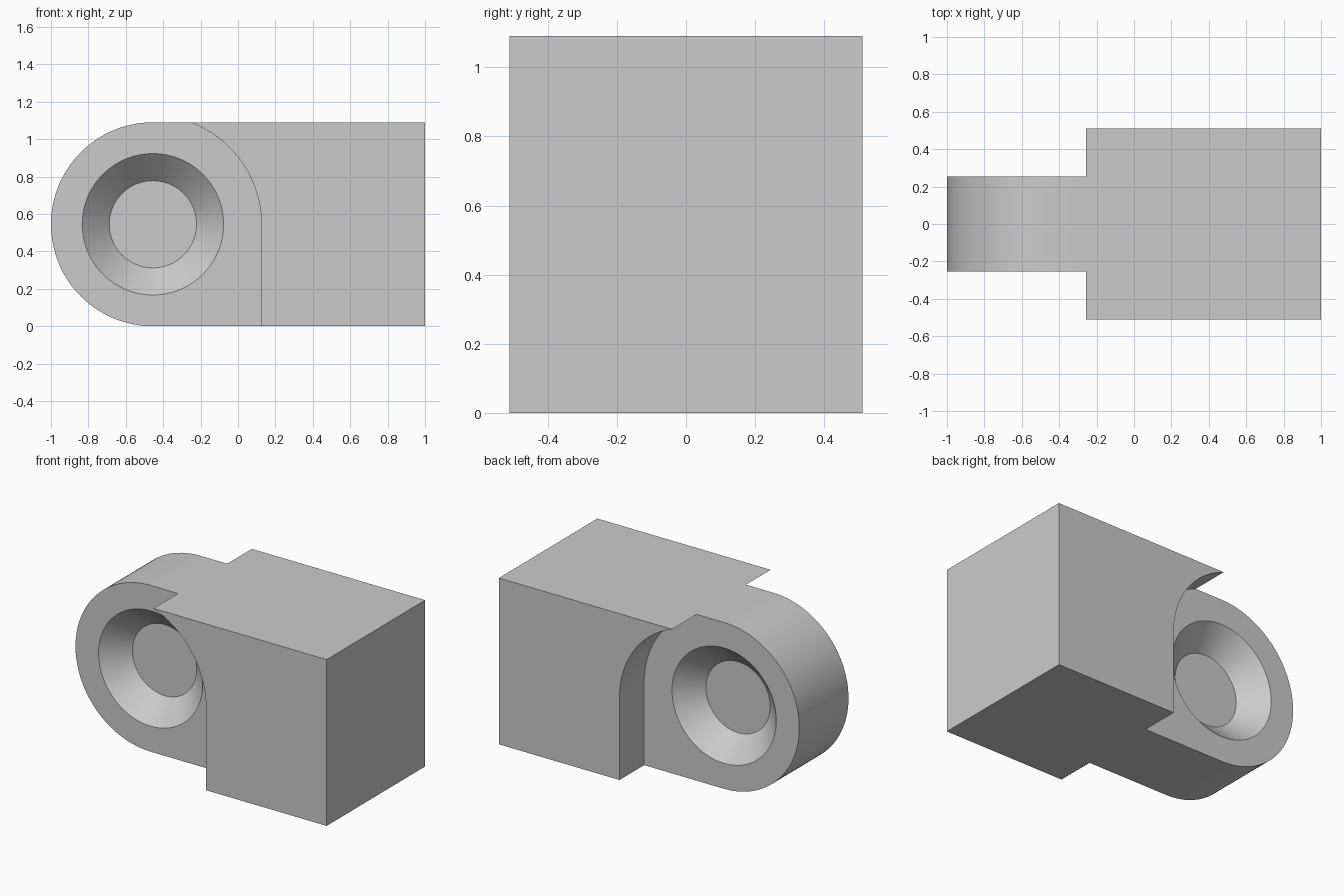
import bpy, bmesh, math

cube = bpy.data.objects.get("Cube")
if cube:
    bpy.data.objects.remove(cube, do_unlink=True)

HEIGHT = 1.09
R = HEIGHT / 2            # radius of the rounded end
PIVOT_X = -1 + R          # centre of the rounded end and the recesses
CLEARANCE_R = 0.58        # radius of the shoulder cut around the pivot
BLOCK_HALF, TONGUE_HALF = 0.51, 0.255
RIM_R, FLOOR_R, DEPTH, EXTRA = 0.378, 0.233, 0.145, 0.04

grey = bpy.data.materials.new("plain grey")
grey.use_nodes = True
colour = (0.6, 0.6, 0.6, 1)
grey.diffuse_color = colour
grey.node_tree.nodes["Principled BSDF"].inputs["Base Color"].default_value = colour


def make_object(name, bm):
    bmesh.ops.recalc_face_normals(bm, faces=bm.faces)
    mesh = bpy.data.meshes.new(name)
    bm.to_mesh(mesh)
    bm.free()
    mesh.materials.append(grey)
    obj = bpy.data.objects.new(name, mesh)
    bpy.context.collection.objects.link(obj)
    return obj


def extrude_profile(name, points, half):
    """Extrude an x-z outline from y = -half to y = half."""
    bm = bmesh.new()
    face = bm.faces.new([bm.verts.new((x, -half, z)) for x, z in points])
    new = bmesh.ops.extrude_face_region(bm, geom=[face])["geom"]
    verts = [g for g in new if isinstance(g, bmesh.types.BMVert)]
    bmesh.ops.translate(bm, verts=verts, vec=(0, 2 * half, 0))
    return make_object(name, bm)


def arc(radius, start, end, steps):
    return [(PIVOT_X + radius * math.cos(start + (end - start) * i / steps),
             R + radius * math.sin(start + (end - start) * i / steps))
            for i in range(steps + 1)]


def boolean(target, other, operation):
    mod = target.modifiers.new(operation.lower(), 'BOOLEAN')
    mod.operation, mod.object, mod.solver = operation, other, 'EXACT'
    bpy.context.view_layer.objects.active = target
    bpy.ops.object.modifier_apply(modifier=mod.name)
    bpy.data.objects.remove(other, do_unlink=True)


# Block with curved shoulders
shoulder = arc(CLEARANCE_R, 0, math.asin(R / CLEARANCE_R), 24)
block_outline = [(1, HEIGHT), (1, 0), (PIVOT_X + CLEARANCE_R, 0)] + shoulder
hinge_block = extrude_profile("hinge_block", block_outline, BLOCK_HALF)

# Rounded tongue, running into the block
round_end = arc(R, math.pi / 2, 3 * math.pi / 2, 64)
tongue = extrude_profile("tongue", round_end + [(0.5, 0), (0.5, HEIGHT)], TONGUE_HALF)
boolean(hinge_block, tongue, 'UNION')

# Conical blind recess on each side of the tongue
for side in (-1, 1):
    bm = bmesh.new()
    rings = []
    for radius, y in ((FLOOR_R, TONGUE_HALF - DEPTH),
                      (RIM_R + EXTRA, TONGUE_HALF + EXTRA)):
        rings.append([bm.verts.new((x, side * y, z))
                      for x, z in arc(radius, 0, 2 * math.pi, 96)[:-1]])
        bm.faces.new(rings[-1])
    for i in range(len(rings[0])):
        bm.faces.new((rings[0][i - 1], rings[0][i], rings[1][i], rings[1][i - 1]))
    boolean(hinge_block, make_object("recess_cutter", bm), 'DIFFERENCE')

# Smooth curved walls, sharp edges kept
bpy.ops.object.select_all(action='DESELECT')
hinge_block.select_set(True)
bpy.context.view_layer.objects.active = hinge_block
bpy.ops.object.shade_smooth_by_angle(angle=math.radians(30))
